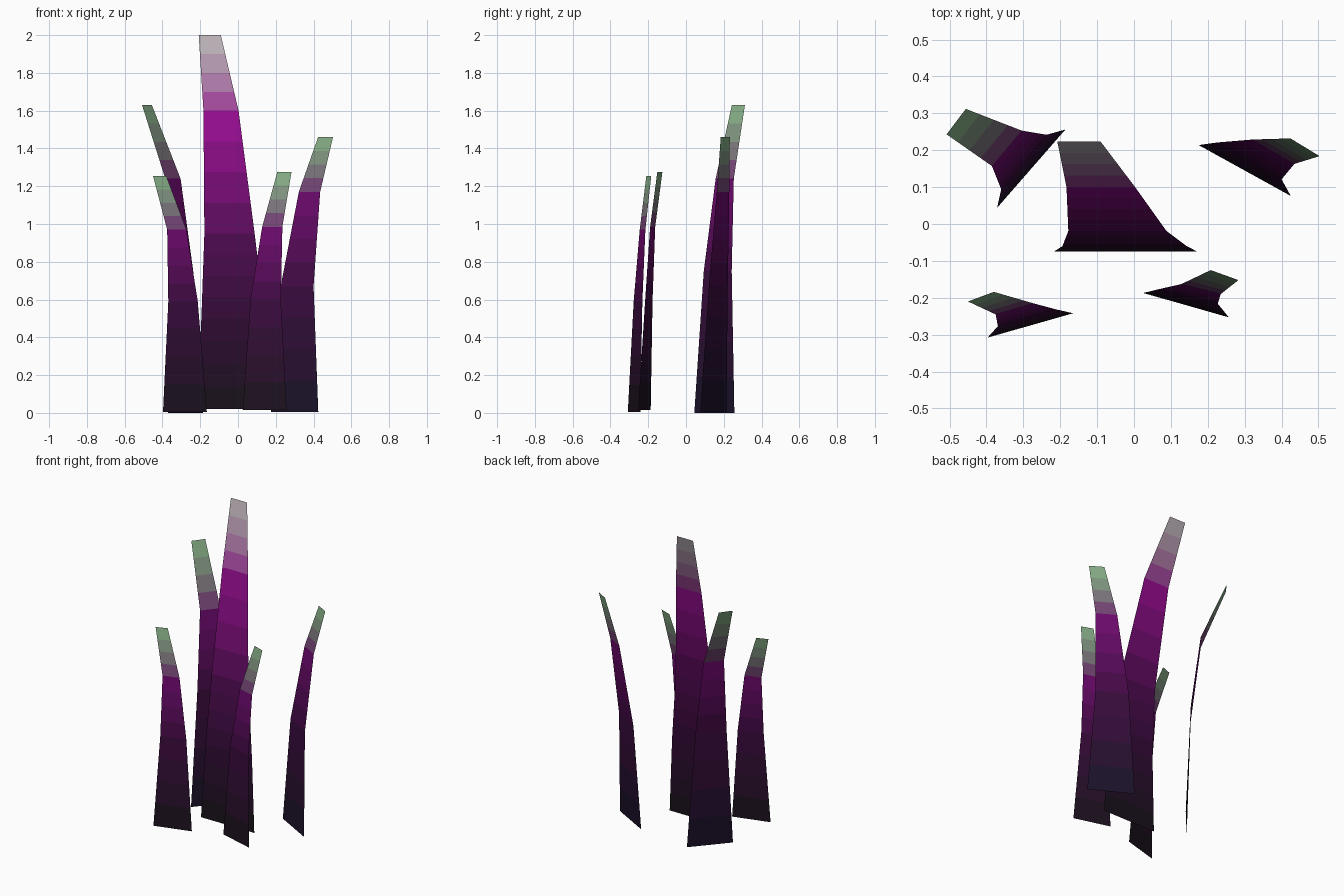
import bpy
from mathutils import Vector

BANDS = 4  # colour steps per blade section


def lerp(a, b, t):
    return Vector(a).lerp(Vector(b), t)


def make_material(name, colour):
    mat = bpy.data.materials.new(name)
    mat.diffuse_color = (*colour, 1.0)
    return mat


def make_blade(name, levels, colours):
    """levels: (z, left x, left y, right x, right y), from root to tip."""
    rows = []
    for low, high in zip(levels, levels[1:]):
        for i in range(BANDS):
            rows.append(lerp(low, high, i / BANDS))
    rows.append(Vector(levels[-1]))

    verts, faces = [], []
    for z, lx, ly, rx, ry in rows:
        verts += [(lx, ly, z), (rx, ry, z)]
    for i in range(len(rows) - 1):
        faces.append((2 * i, 2 * i + 1, 2 * i + 3, 2 * i + 2))

    mesh = bpy.data.meshes.new(name)
    mesh.from_pydata(verts, [], faces)
    blade = bpy.data.objects.new(name, mesh)
    bpy.context.collection.objects.link(blade)

    # Root-to-tip gradient, one material per band
    for i, face in enumerate(mesh.polygons):
        section, step = divmod(i, BANDS)
        colour = lerp(colours[section], colours[section + 1], (step + 0.5) / BANDS)
        mesh.materials.append(make_material(f"{name}_band_{i}", colour))
        face.material_index = i
    return blade


BLACK = (0.007, 0.006, 0.008)
NAVY = (0.006, 0.006, 0.018)
DUSK = (0.045, 0.003, 0.05)
PURPLE = (0.17, 0.003, 0.17)
MAGENTA = (0.34, 0.004, 0.31)
GREEN = (0.25, 0.48, 0.25)
GREY = (0.52, 0.5, 0.5)

# Tall centre blade
make_blade("centre_blade", [
    (0.02, -0.216, -0.074, 0.17, -0.074),
    (0.50, -0.194, -0.06, 0.143, -0.06),
    (0.95, -0.178, -0.019, 0.088, -0.019),
    (1.60, -0.183, 0.10, 0.003, 0.10),
    (2.00, -0.208, 0.224, -0.091, 0.224),
], [BLACK, (0.03, 0.003, 0.035), (0.08, 0.003, 0.085), MAGENTA, GREY])

# Back pair
make_blade("back_left_blade", [
    (0.0, -0.371, 0.044, -0.186, 0.256),
    (0.75, -0.36, 0.094, -0.237, 0.242),
    (1.24, -0.385, 0.157, -0.304, 0.253),
    (1.63, -0.508, 0.243, -0.456, 0.312),
], [NAVY, DUSK, PURPLE, GREEN])
make_blade("back_right_blade", [
    (0.005, 0.175, 0.214, 0.425, 0.076),
    (0.67, 0.226, 0.221, 0.40, 0.121),
    (1.17, 0.322, 0.229, 0.435, 0.163),
    (1.46, 0.424, 0.232, 0.503, 0.184),
], [NAVY, DUSK, PURPLE, GREEN])

# Front pair
make_blade("front_left_blade", [
    (0.005, -0.397, -0.308, -0.165, -0.242),
    (0.59, -0.369, -0.277, -0.213, -0.231),
    (0.97, -0.375, -0.245, -0.273, -0.215),
    (1.255, -0.45, -0.21, -0.38, -0.184),
], [BLACK, DUSK, PURPLE, GREEN])
make_blade("front_right_blade", [
    (0.015, 0.025, -0.187, 0.257, -0.253),
    (0.60, 0.066, -0.177, 0.227, -0.216),
    (0.985, 0.128, -0.163, 0.235, -0.19),
    (1.275, 0.208, -0.125, 0.283, -0.152),
], [BLACK, DUSK, PURPLE, GREEN])
